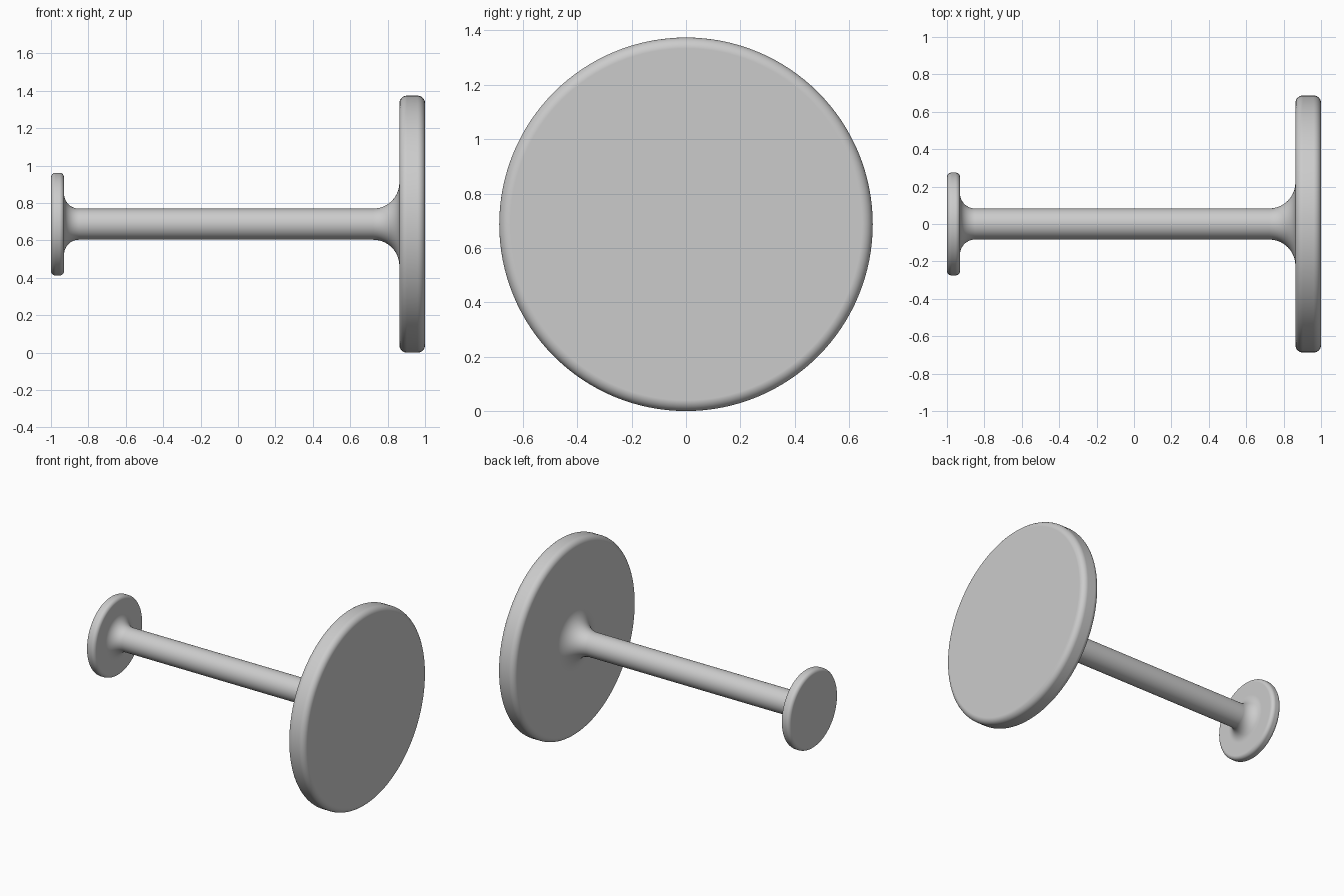
import bpy, bmesh
from math import sin, cos, pi, radians

cube = bpy.data.objects.get("Cube")
if cube:
    bpy.data.objects.remove(cube, do_unlink=True)

SEGMENTS = 128
BIG_R, SMALL_R, SHAFT_R = 0.687, 0.275, 0.083
BIG_INNER, SMALL_INNER = 0.863, -0.93
BIG_ROUND, SMALL_ROUND = 0.04, 0.025
BIG_FLARE, SMALL_FLARE = 0.14, 0.08

grey = bpy.data.materials.new("plain grey")
grey.use_nodes = True
colour = (0.6, 0.6, 0.6, 1)
grey.diffuse_color = colour
grey.node_tree.nodes["Principled BSDF"].inputs["Base Color"].default_value = colour


def arc(x, r, size, start, end, steps=10):
    """Quarter arc of (axial, radial) points, angles in degrees."""
    angles = [radians(start + (end - start) * i / steps) for i in range(steps + 1)]
    return [(x + size * cos(a), r + size * sin(a)) for a in angles]


def disc_rim(x0, x1, radius, size):
    """Rounded outer edge of a disc."""
    return (arc(x0 + size, radius - size, size, 180, 90)
            + arc(x1 - size, radius - size, size, 90, 0))


# Outline from the small end disc, along the flared shaft, to the big disc
profile = disc_rim(-1, SMALL_INNER, SMALL_R, SMALL_ROUND)
profile += arc(SMALL_INNER + SMALL_FLARE, SHAFT_R + SMALL_FLARE, SMALL_FLARE, 180, 270)
profile += arc(BIG_INNER - BIG_FLARE, SHAFT_R + BIG_FLARE, BIG_FLARE, 270, 360)
profile += disc_rim(BIG_INNER, 1, BIG_R, BIG_ROUND)

# Revolve the outline around the long axis and cap both ends
bm = bmesh.new()
rings = []
for x, r in profile:
    turns = [2 * pi * i / SEGMENTS for i in range(SEGMENTS)]
    rings.append([bm.verts.new((x, r * cos(t), r * sin(t))) for t in turns])
for a, b in zip(rings, rings[1:]):
    for i in range(SEGMENTS):
        j = (i + 1) % SEGMENTS
        bm.faces.new((a[i], a[j], b[j], b[i]))
bm.faces.new(rings[0])
bm.faces.new(rings[-1])
bmesh.ops.recalc_face_normals(bm, faces=bm.faces)

mesh = bpy.data.meshes.new("double_disc_spindle")
bm.to_mesh(mesh)
bm.free()
mesh.materials.append(grey)
spindle = bpy.data.objects.new("double_disc_spindle", mesh)
spindle.location.z = BIG_R
bpy.context.collection.objects.link(spindle)

# Smooth curves with crisp flat disc faces
bpy.ops.object.select_all(action="DESELECT")
spindle.select_set(True)
bpy.context.view_layer.objects.active = spindle
bpy.ops.object.shade_smooth_by_angle(angle=radians(35))
weighted = spindle.modifiers.new("flat_disc_faces", "WEIGHTED_NORMAL")
weighted.keep_sharp = True
